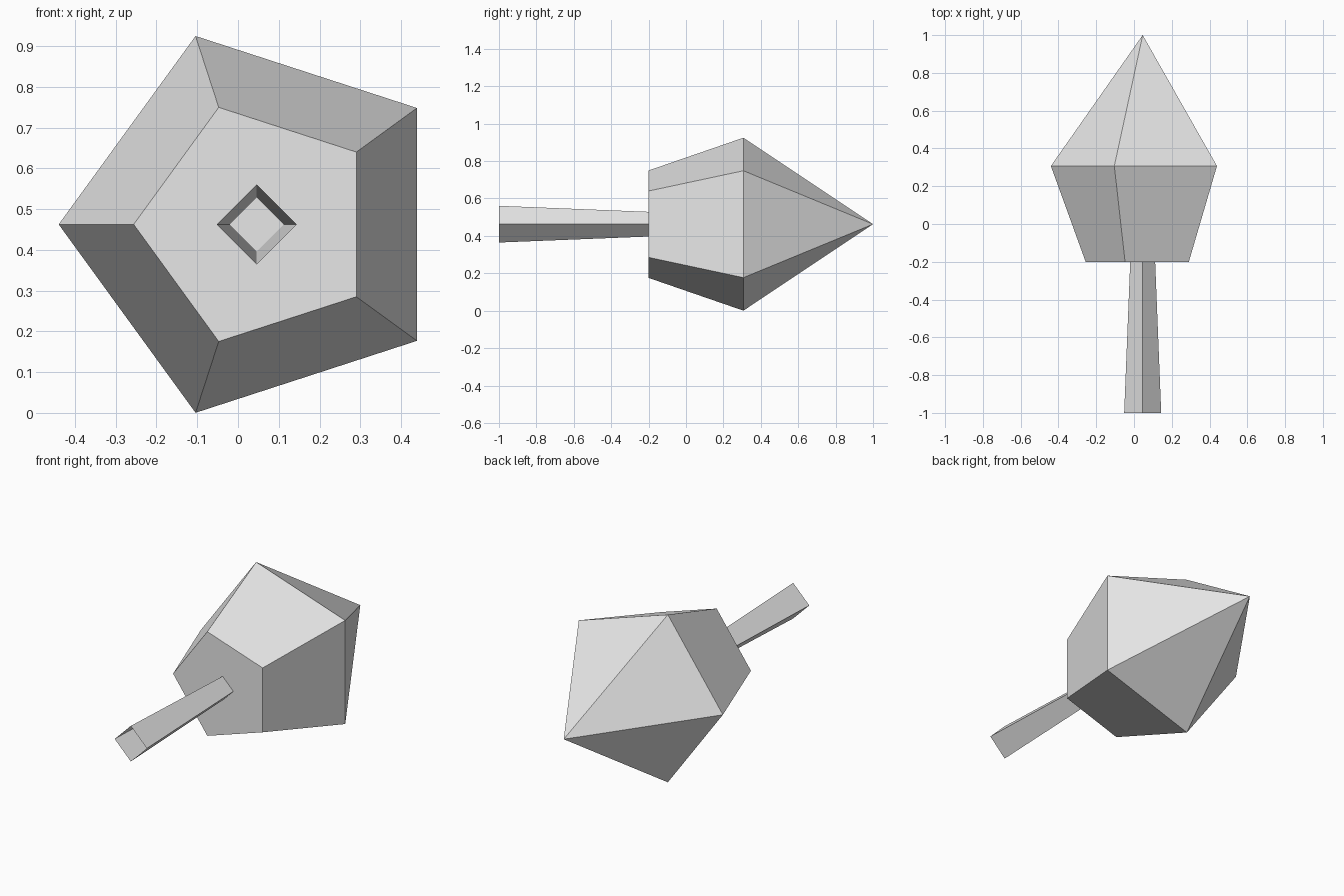
import bpy, bmesh
from math import cos, sin, tau, pi

cube = bpy.data.objects.get("Cube")
if cube:
    bpy.data.objects.remove(cube, do_unlink=True)

GREY = (0.8, 0.8, 0.8, 1.0)
CENTRE_X, CENTRE_Z = 0.046, 0.4625

material = bpy.data.materials.new("light grey")
material.use_nodes = True
material.diffuse_color = GREY
material.node_tree.nodes["Principled BSDF"].inputs["Base Color"].default_value = GREY


def ring(bm, sides, y, radius):
    """Regular polygon around the long axis, with one corner pointing to -x."""
    angles = [pi + tau * i / sides for i in range(sides)]
    return [bm.verts.new((CENTRE_X + radius * cos(a), y, CENTRE_Z + radius * sin(a)))
            for a in angles]


def bridge(bm, front, back):
    n = len(front)
    for i in range(n):
        j = (i + 1) % n
        bm.faces.new((front[j], front[i], back[i], back[j]))


def finish(bm, name):
    bm.normal_update()
    mesh = bpy.data.meshes.new(name)
    bm.to_mesh(mesh)
    bm.free()
    mesh.materials.append(material)
    obj = bpy.data.objects.new(name, mesh)
    bpy.context.collection.objects.link(obj)
    return obj


# Five-sided head: flat front, flaring body, pointed back
bm = bmesh.new()
base = ring(bm, 5, -0.2, 0.302)
belt = ring(bm, 5, 0.307, 0.486)
tip = bm.verts.new((CENTRE_X, 1.0, CENTRE_Z))
bm.faces.new(base)
bridge(bm, base, belt)
for i in range(5):
    bm.faces.new((belt[(i + 1) % 5], belt[i], tip))
bmesh.ops.recalc_face_normals(bm, faces=bm.faces)
finish(bm, "head")

# Square hollow stem, open at the front and narrowing towards the head
bm = bmesh.new()
bridge(bm, ring(bm, 4, -1.0, 0.098), ring(bm, 4, -0.2, 0.066))
bmesh.ops.recalc_face_normals(bm, faces=bm.faces)
finish(bm, "stem")
